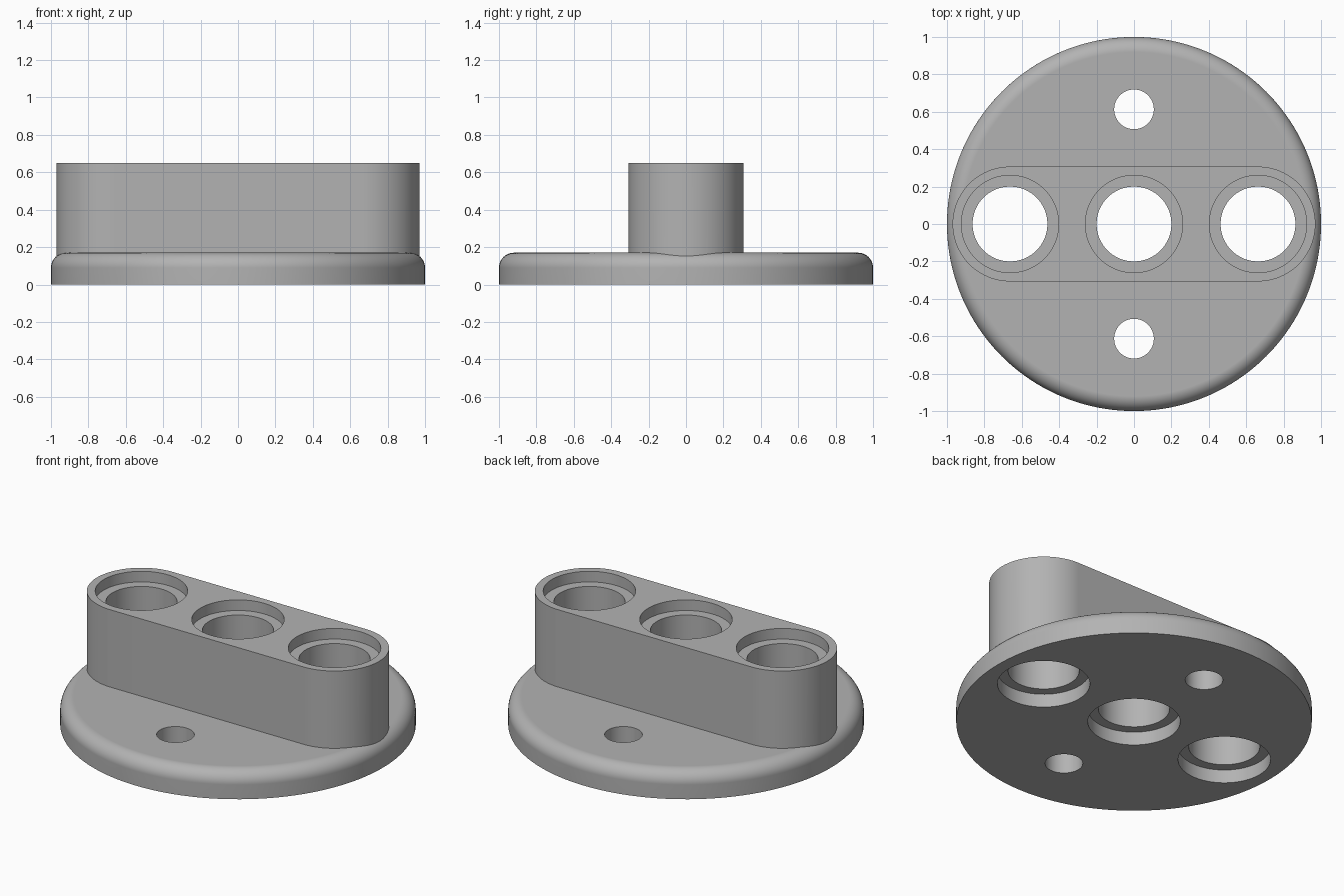
import bpy, bmesh, math

cube = bpy.data.objects.get("Cube")
if cube:
    bpy.data.objects.remove(cube, do_unlink=True)

BASE_TOP, FILLET = 0.17, 0.08
BLOCK_TOP, BLOCK_R, HOLE_X = 0.65, 0.307, 0.663

grey = bpy.data.materials.new("plain grey")
grey.use_nodes = True
colour = (0.45, 0.45, 0.45, 1)
grey.diffuse_color = colour
grey.node_tree.nodes["Principled BSDF"].inputs["Base Color"].default_value = colour


def finish(name, bm):
    bmesh.ops.recalc_face_normals(bm, faces=bm.faces)
    mesh = bpy.data.meshes.new(name)
    bm.to_mesh(mesh)
    bm.free()
    mesh.materials.append(grey)
    obj = bpy.data.objects.new(name, mesh)
    bpy.context.collection.objects.link(obj)
    return obj


def lathe(name, profile, x=0, y=0, steps=96):
    """Closed solid turned from (radius, height) points, with flat end caps."""
    bm = bmesh.new()
    rings = []
    for r, z in profile:
        rings.append([bm.verts.new((x + r * math.cos(math.tau * i / steps),
                                    y + r * math.sin(math.tau * i / steps), z))
                      for i in range(steps)])
    for low, high in zip(rings, rings[1:]):
        for i in range(steps):
            j = (i + 1) % steps
            bm.faces.new((low[i], low[j], high[j], high[i]))
    bm.faces.new(rings[0][::-1])
    bm.faces.new(rings[-1])
    return finish(name, bm)


def slot_block(name, half, radius, bottom, top, steps=48):
    """Upright block with two rounded ends."""
    bm = bmesh.new()
    verts = []
    for side in (1, -1):
        for i in range(steps + 1):
            a = math.pi * i / steps - math.pi / 2
            verts.append(bm.verts.new((side * (half + radius * math.cos(a)),
                                       side * radius * math.sin(a), bottom)))
    face = bm.faces.new(verts)
    new = bmesh.ops.extrude_face_region(bm, geom=[face])["geom"]
    bmesh.ops.translate(bm, vec=(0, 0, top - bottom),
                        verts=[v for v in new if isinstance(v, bmesh.types.BMVert)])
    return finish(name, bm)


def combine(obj, tool, operation):
    mod = obj.modifiers.new(tool.name, 'BOOLEAN')
    mod.operation, mod.solver, mod.object = operation, 'EXACT', tool
    bpy.context.view_layer.objects.active = obj
    bpy.ops.object.modifier_apply(modifier=mod.name)
    bpy.data.objects.remove(tool, do_unlink=True)


# Round base plate with a filleted upper rim
rim = [(1 - FILLET + FILLET * math.cos(a), BASE_TOP - FILLET + FILLET * math.sin(a))
       for a in (math.pi / 2 * i / 10 for i in range(11))]
mount = lathe("flange_mount", [(1, 0)] + rim, steps=160)

# Raised block with rounded ends
combine(mount, slot_block("raised_block", HOLE_X, BLOCK_R, 0.04, BLOCK_TOP), 'UNION')

# Three bores, counterbored at both ends
bore = [(0.26, -0.1), (0.26, 0.083), (0.2, 0.083),
        (0.2, BLOCK_TOP - 0.066), (0.26, BLOCK_TOP - 0.066), (0.26, 0.8)]
for x in (-HOLE_X, 0, HOLE_X):
    combine(mount, lathe("bore_cutter", bore, x=x), 'DIFFERENCE')

# Two screw holes through the plate
for y in (-0.613, 0.613):
    combine(mount, lathe("screw_hole_cutter", [(0.106, -0.1), (0.106, 0.3)], y=y, steps=64),
            'DIFFERENCE')

# Smooth curved faces, keep edges crisp and flats flat
bpy.ops.object.select_all(action='DESELECT')
mount.select_set(True)
bpy.context.view_layer.objects.active = mount
bpy.ops.object.shade_smooth_by_angle(angle=math.radians(25))
weighted = mount.modifiers.new("flat_normals", 'WEIGHTED_NORMAL')
weighted.keep_sharp = True
